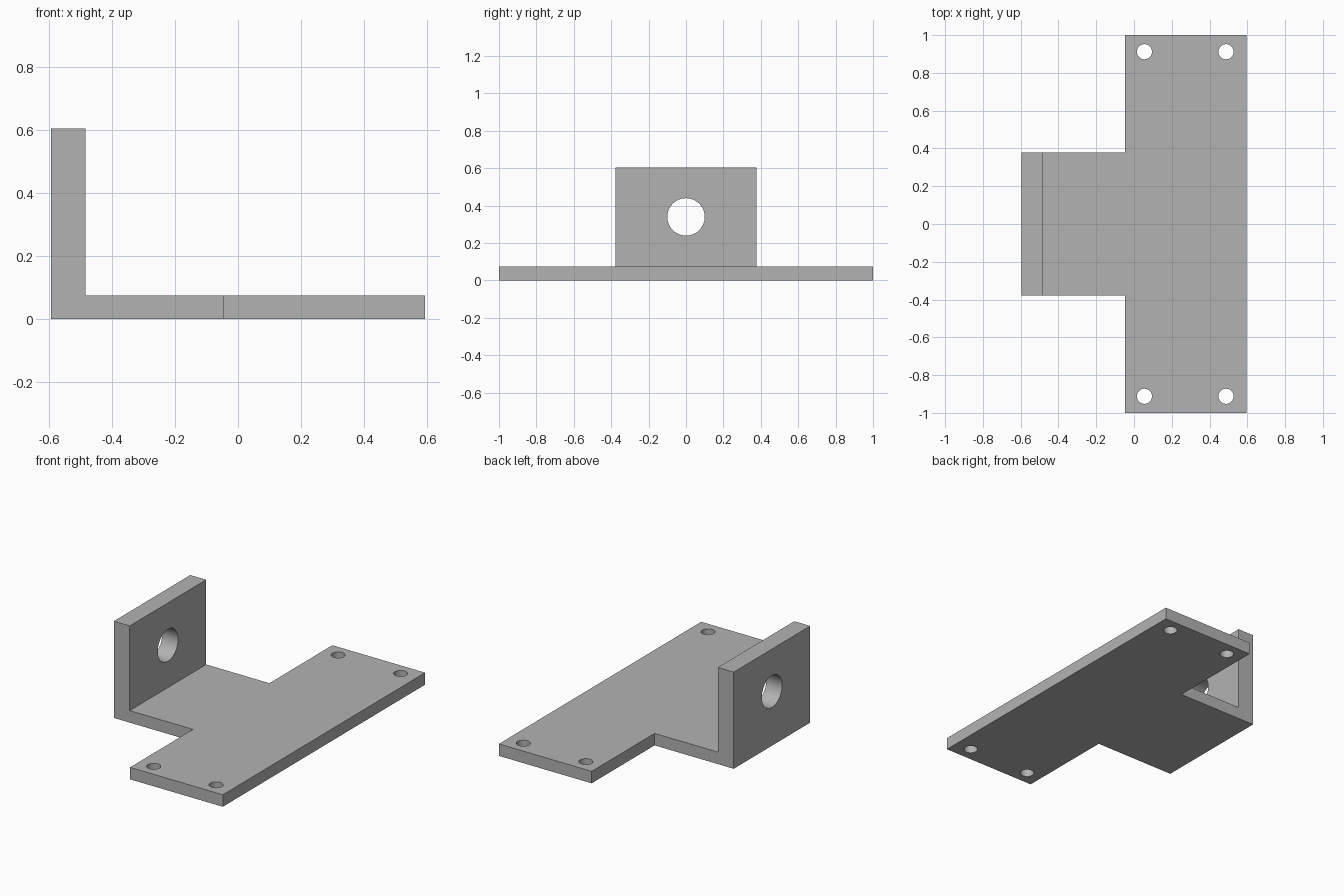
import bpy
import bmesh
from math import pi
from mathutils import Vector

cube = bpy.data.objects.get("Cube")
if cube:
    bpy.data.objects.remove(cube, do_unlink=True)

# Main dimensions
HALF_X, HALF_Y = 0.595, 1.0
TAB_Y = 0.378
STEP_X = -0.047
WALL_X = -0.485
THICK, HEIGHT = 0.075, 0.605

grey = bpy.data.materials.new("plain_grey")
grey.use_nodes = True
colour = (0.45, 0.45, 0.45, 1)
grey.diffuse_color = colour
grey.node_tree.nodes["Principled BSDF"].inputs["Base Color"].default_value = colour


def extrude_up(bm, faces, height):
    """Raise faces by height and return the new top faces."""
    geom = bmesh.ops.extrude_face_region(bm, geom=faces)["geom"]
    verts = [g for g in geom if isinstance(g, bmesh.types.BMVert)]
    bmesh.ops.translate(bm, verts=verts, vec=(0, 0, height))
    return [g for g in geom if isinstance(g, bmesh.types.BMFace)]


def drill(target, name, location, radius, depth, rotation=(0, 0, 0)):
    """Cut a round through hole."""
    bpy.ops.mesh.primitive_cylinder_add(vertices=64, radius=radius, depth=depth,
                                        location=location, rotation=rotation)
    cutter = bpy.context.object
    cutter.name = name
    cutter.hide_render = True
    cutter.data.materials.append(grey)
    mod = target.modifiers.new(name, "BOOLEAN")
    mod.operation = "DIFFERENCE"
    mod.solver = "EXACT"
    mod.object = cutter
    bpy.context.view_layer.objects.active = target
    bpy.ops.object.modifier_apply(modifier=name)
    bpy.data.objects.remove(cutter, do_unlink=True)


# T-shaped base outline, with the foot of the upright as its own face
bm = bmesh.new()
inner = [bm.verts.new((WALL_X, y, 0)) for y in (-TAB_Y, TAB_Y)]
outer = [bm.verts.new((-HALF_X, y, 0)) for y in (TAB_Y, -TAB_Y)]
plate_outline = [(STEP_X, TAB_Y), (STEP_X, HALF_Y), (HALF_X, HALF_Y),
                 (HALF_X, -HALF_Y), (STEP_X, -HALF_Y), (STEP_X, -TAB_Y)]
plate = [bm.verts.new((x, y, 0)) for x, y in plate_outline]
foot = bm.faces.new(inner + outer)
deck = bm.faces.new(inner + plate)

# Thicken the base, then raise the upright from its foot
tops = extrude_up(bm, [foot, deck], THICK)
wall_top = min(tops, key=lambda f: f.calc_center_median().x)
extrude_up(bm, [wall_top], HEIGHT - THICK)

# Remove any faces left inside and merge the flat underside
bmesh.ops.delete(bm, geom=[f for f in bm.faces
                           if abs(f.calc_center_median().z - THICK) < 1e-5
                           and f.calc_center_median().x < WALL_X], context="FACES_ONLY")
if not any(abs(f.calc_center_median().z) < 1e-5 for f in bm.faces):
    bm.faces.new(inner + outer)
    bm.faces.new(inner + plate)
bmesh.ops.dissolve_limit(bm, angle_limit=0.01, verts=bm.verts, edges=bm.edges)
bmesh.ops.recalc_face_normals(bm, faces=bm.faces)
mesh = bpy.data.meshes.new("mounting_bracket")
bm.to_mesh(mesh)
bm.free()
mesh.materials.append(grey)
bracket = bpy.data.objects.new("mounting_bracket", mesh)
bpy.context.collection.objects.link(bracket)

# Four corner screw holes
for x in (0.055, 0.487):
    for side in (-1, 1):
        drill(bracket, "screw_hole", Vector((x, side * 0.912, THICK / 2)), 0.04, 0.3)

# Large hole through the upright
drill(bracket, "shaft_hole", Vector(((WALL_X - HALF_X) / 2, 0, 0.34)), 0.1, 0.3,
      (0, pi / 2, 0))

# Smooth hole walls with crisp plate edges
bpy.ops.object.select_all(action="DESELECT")
bracket.select_set(True)
bpy.context.view_layer.objects.active = bracket
bpy.ops.object.shade_smooth_by_angle(angle=0.5)
